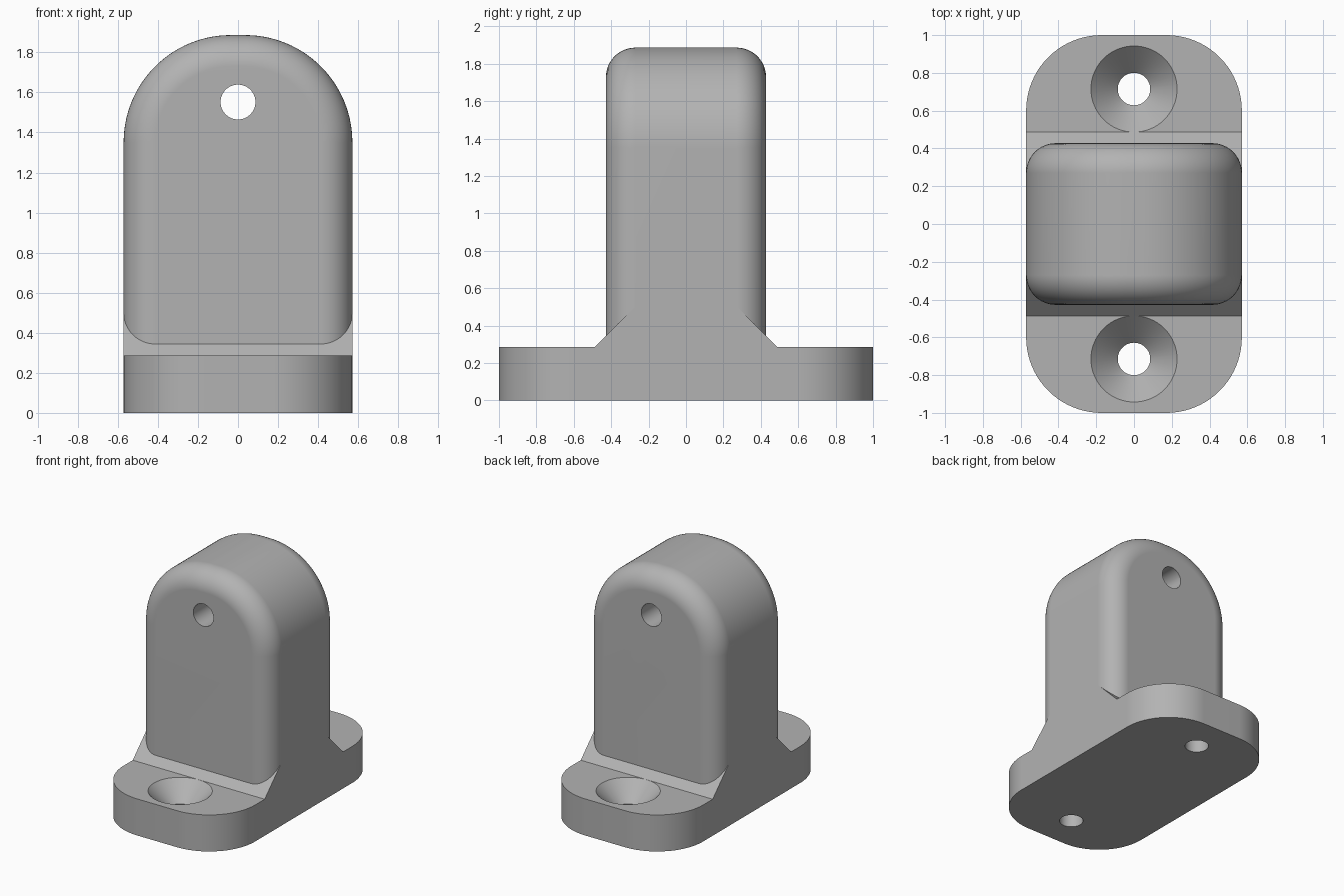
import bpy, bmesh, math
from mathutils import Matrix

cube = bpy.data.objects.get("Cube")
if cube:
    bpy.data.objects.remove(cube, do_unlink=True)

HALF_W, BASE_H, HOLE_R = 0.571, 0.286, 0.086
BLOCK_Y, FILLET, TOP = 0.428, 0.157, 1.886

grey = bpy.data.materials.new("plain grey")
grey.use_nodes = True
colour = (0.45, 0.45, 0.45, 1)
grey.diffuse_color = colour
grey.node_tree.nodes["Principled BSDF"].inputs["Base Color"].default_value = colour


def arc(cx, cy, r, start, end, steps):
    return [(cx + r * math.cos(math.radians(start + (end - start) * i / steps)),
             cy + r * math.sin(math.radians(start + (end - start) * i / steps)))
            for i in range(steps + 1)]


def loft(name, loops):
    """Closed solid through rings of equal point count."""
    bm = bmesh.new()
    rings = [[bm.verts.new(p) for p in loop] for loop in loops]
    for a, b in zip(rings, rings[1:]):
        for i in range(len(a)):
            j = (i + 1) % len(a)
            bm.faces.new((a[i], a[j], b[j], b[i]))
    bm.faces.new(rings[0])
    bm.faces.new(rings[-1])
    bmesh.ops.recalc_face_normals(bm, faces=bm.faces)
    mesh = bpy.data.meshes.new(name)
    bm.to_mesh(mesh)
    bm.free()
    mesh.materials.append(grey)
    obj = bpy.data.objects.new(name, mesh)
    bpy.context.collection.objects.link(obj)
    return obj


def turned(name, profile, matrix):
    """Round cutter from (radius, height) pairs."""
    return loft(name, [[matrix @ Matrix.Translation((x, y, h)).to_translation()
                        for x, y in arc(0, 0, r, 0, 360, 64)[:-1]] for r, h in profile])


# Mounting base with rounded corners
R = 0.4
cx, cy = HALF_W - R, 1 - R
outline = (arc(cx, cy, R, 0, 90, 20) + arc(-cx, cy, R, 90, 180, 20)
           + arc(-cx, -cy, R, 180, 270, 20) + arc(cx, -cy, R, 270, 360, 20))
bracket = loft("mounting_bracket", [[(x, y, z) for x, y in outline] for z in (0, BASE_H)])

# Sloped foot between base and upright
foot_y, rise = 0.486, 0.28
section = [(-foot_y, 0.1), (foot_y, 0.1), (foot_y, BASE_H), (foot_y - rise, BASE_H + rise),
           (rise - foot_y, BASE_H + rise), (-foot_y, BASE_H)]
foot = loft("sloped_foot", [[(x, y, z) for y, z in section] for x in (-HALF_W, HALF_W)])


# Arched upright with rounded front and back rims
def arch(inset, y):
    r = 0.535
    x0, z0 = HALF_W - r, TOP - r
    w = HALF_W - inset
    points = ([(w, 0.15)] + arc(x0, z0, r - inset, 0, 90, 28)
              + arc(-x0, z0, r - inset, 90, 180, 28) + [(-w, 0.15)])
    return [(x, y, z) for x, z in points]


rim = [(FILLET * (1 - math.cos(a)), BLOCK_Y - FILLET + FILLET * math.sin(a))
       for a in (math.pi / 2 * i / 12 for i in range(13))]
upright = loft("arched_upright", [arch(d, -y) for d, y in reversed(rim)]
               + [arch(d, y) for d, y in rim])

# Hole cutters: cross hole and two countersunk screw holes
cutters = [turned("cross_hole_cutter", [(0.087, -0.6), (0.087, 0.6)],
                  Matrix.Translation((0, 0, 1.552)) @ Matrix.Rotation(math.pi / 2, 4, "X"))]
sink_r, extra = 0.228, 0.02
for name, side in (("front", -1), ("back", 1)):
    profile = [(HOLE_R, -0.1), (HOLE_R, BASE_H - sink_r + HOLE_R),
               (sink_r, BASE_H), (sink_r, BASE_H + extra)]
    cutters.append(turned(name + "_screw_hole_cutter", profile,
                          Matrix.Translation((0, 0.7145 * side, 0))))

# Join the solids, then cut the holes
for part in [foot, upright] + cutters:
    mod = bracket.modifiers.new(part.name, "BOOLEAN")
    mod.operation = "DIFFERENCE" if part in cutters else "UNION"
    mod.solver = "EXACT"
    mod.object = part
bpy.context.view_layer.update()
result = bpy.data.meshes.new_from_object(
    bracket.evaluated_get(bpy.context.evaluated_depsgraph_get()))
bracket.modifiers.clear()
bracket.data = result
for part in [foot, upright] + cutters:
    bpy.data.objects.remove(part, do_unlink=True)

# Smooth curves with crisp edges
bpy.ops.object.select_all(action="DESELECT")
bracket.select_set(True)
bpy.context.view_layer.objects.active = bracket
bpy.ops.object.shade_smooth_by_angle(angle=math.radians(25))
weighted = bracket.modifiers.new("even_shading", "WEIGHTED_NORMAL")
weighted.keep_sharp = True
